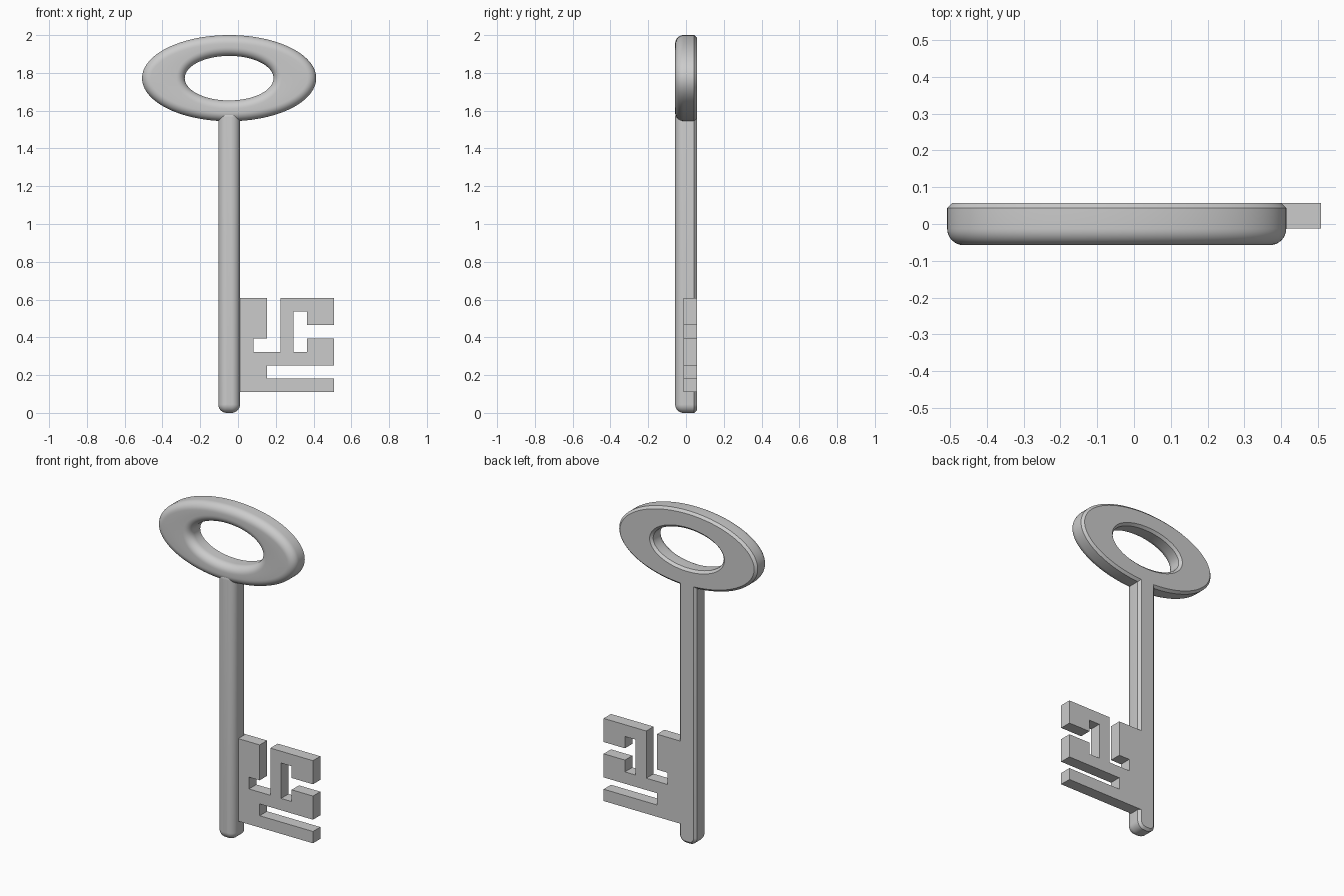
import bpy
import bmesh
from math import sin, cos, pi, radians, hypot

cube = bpy.data.objects.get("Cube")
if cube:
    bpy.data.objects.remove(cube)

CX = -0.047       # axis of shaft and bow
HALF = 0.0575     # half thickness
ROUND = 0.045     # front rounding
CHAMFER = 0.014   # back chamfer

# Edge profile as (inset, y): chamfered back, straight wall, rounded front
EDGE = [(CHAMFER, HALF), (0, HALF - CHAMFER)]
for i in range(9):
    a = i / 8 * pi / 2
    EDGE.append((ROUND * (1 - cos(a)), -HALF + ROUND * (1 - sin(a))))


def finish(name, bm, smooth=True):
    bmesh.ops.recalc_face_normals(bm, faces=bm.faces[:])
    mesh = bpy.data.meshes.new(name)
    bm.to_mesh(mesh)
    bm.free()
    obj = bpy.data.objects.new(name, mesh)
    bpy.context.collection.objects.link(obj)
    if smooth:
        bpy.ops.object.select_all(action='DESELECT')
        obj.select_set(True)
        bpy.context.view_layer.objects.active = obj
        bpy.ops.object.shade_smooth_by_angle(angle=radians(30))
    return obj


def bridge(bm, a, b):
    n = len(a)
    for i in range(n):
        j = (i + 1) % n
        bm.faces.new((a[i], a[j], b[j], b[i]))


def ellipse(bm, rx, rz, cz, inset, y, steps=96):
    """Ellipse loop moved inwards along its normals."""
    loop = []
    for i in range(steps):
        t = 2 * pi * i / steps
        nx, nz = rz * cos(t), rx * sin(t)
        k = inset / hypot(nx, nz)
        loop.append(bm.verts.new((CX + rx * cos(t) - k * nx, y,
                                  cz + rz * sin(t) - k * nz)))
    return loop


def rounded_rect(bm, half_w, z0, z1, inset, y, steps=8):
    """Rounded rectangle loop whose corner radius shrinks with the inset."""
    w = half_w - ROUND
    lo, hi = z0 + ROUND, z1 - ROUND
    loop = []
    r = max(ROUND - inset, 0.0002)
    for q, (x, z) in enumerate([(w, hi), (-w, hi), (-w, lo), (w, lo)]):
        for i in range(steps + 1):
            a = (q + i / steps) * pi / 2
            loop.append(bm.verts.new((CX + x + r * cos(a), y, z + r * sin(a))))
    return loop


# Bow: oval ring with the edge profile outside and inside
bm = bmesh.new()
loops = [ellipse(bm, 0.461, 0.228, 1.772, d, y) for d, y in EDGE]
loops += [ellipse(bm, 0.235, 0.118, 1.772, -d, y) for d, y in reversed(EDGE)]
for a, b in zip(loops, loops[1:] + loops[:1]):
    bridge(bm, a, b)
finish("bow", bm)

# Shaft: long bar with the same edge profile
bm = bmesh.new()
loops = [rounded_rect(bm, 0.0575, 0, 1.61, d, y) for d, y in EDGE]
for a, b in zip(loops, loops[1:]):
    bridge(bm, a, b)
bm.faces.new(loops[0])
bm.faces.new(loops[-1])
finish("shaft", bm)

# Bit: flat plate cut on a square grid, rooted inside the shaft
CELL = 0.071
OUTLINE = [(-0.8, 0), (7, 0), (7, 1), (2, 1), (2, 2), (7, 2), (7, 4), (5, 4),
           (5, 3), (4, 3), (4, 6), (5, 6), (5, 5), (7, 5), (7, 7), (3, 7),
           (3, 3), (1, 3), (1, 4), (2, 4), (2, 7), (-0.8, 7)]
bm = bmesh.new()
face = bm.faces.new([bm.verts.new((0.011 + i * CELL, HALF, 0.11 + j * CELL))
                     for i, j in OUTLINE])
ext = bmesh.ops.extrude_face_region(bm, geom=[face], use_keep_orig=True)
moved = [g for g in ext["geom"] if isinstance(g, bmesh.types.BMVert)]
bmesh.ops.translate(bm, verts=moved, vec=(0, -0.07, 0))
finish("bit", bm, smooth=False)
